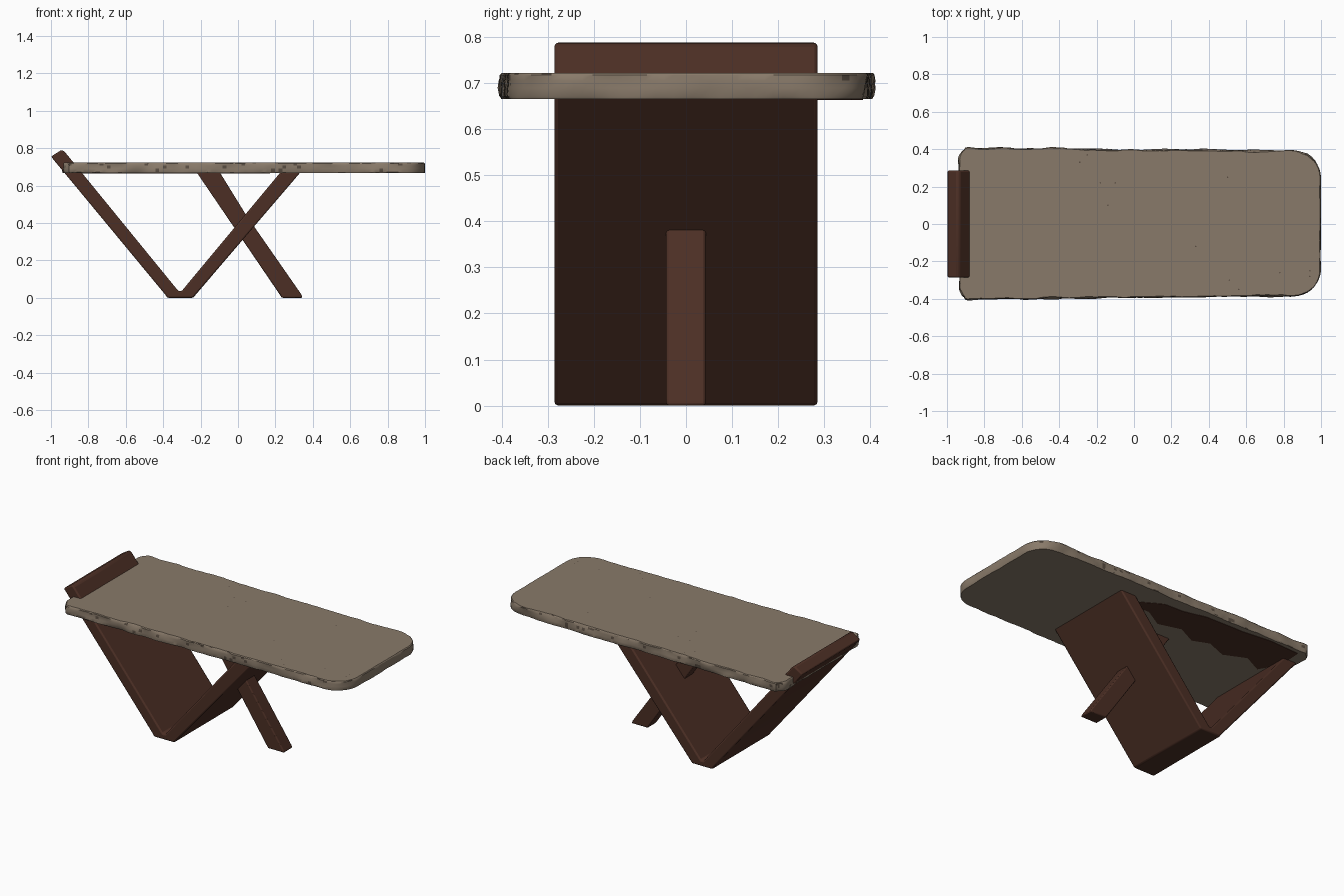
import bpy, bmesh, math, random
from mathutils import Vector, noise

if "Cube" in bpy.data.objects:
    bpy.data.objects.remove(bpy.data.objects["Cube"])

random.seed(4)


def material(name, rgb):
    m = bpy.data.materials.new(name)
    m.diffuse_color = (*rgb, 1)
    m.use_nodes = True
    m.node_tree.nodes["Principled BSDF"].inputs["Base Color"].default_value = m.diffuse_color
    return m


TAN = material("tan_wood", (0.25, 0.195, 0.143))
BROWN = material("dark_brown_wood", (0.072, 0.028, 0.018))
DARK = material("dark_edge", (0.10, 0.075, 0.055))


def finish(name, bm, mats, bevel=0.0):
    bmesh.ops.recalc_face_normals(bm, faces=bm.faces)
    me = bpy.data.meshes.new(name)
    bm.to_mesh(me)
    bm.free()
    ob = bpy.data.objects.new(name, me)
    bpy.context.collection.objects.link(ob)
    for m in mats:
        me.materials.append(m)
    if bevel:
        b = ob.modifiers.new("soft_edges", 'BEVEL')
        b.width, b.segments, b.limit_method = bevel, 2, 'ANGLE'
    bpy.ops.object.select_all(action='DESELECT')
    ob.select_set(True)
    bpy.context.view_layer.objects.active = ob
    bpy.ops.object.shade_smooth_by_angle(angle=math.radians(30))
    return ob


def extrude_profile(name, pts, direction, mats, bevel=0.0):
    """Prism from a planar outline, pushed along a vector."""
    bm = bmesh.new()
    f = bm.faces.new([bm.verts.new(p) for p in pts])
    r = bmesh.ops.extrude_face_region(bm, geom=[f])
    verts = [v for v in r['geom'] if isinstance(v, bmesh.types.BMVert)]
    bmesh.ops.translate(bm, vec=direction, verts=verts)
    return finish(name, bm, mats, bevel)


# V-shaped pair of leaning panels, in side profile
v_profile = [(-0.38, 0.0), (-0.385, 0.012), (-1.0, 0.755), (-0.945, 0.79),
             (-0.93, 0.785), (-0.318, 0.035), (-0.302, 0.035), (0.228, 0.672),
             (0.335, 0.672), (-0.24, 0.0)]
extrude_profile("v_panels", [(x, -0.286, z) for x, z in v_profile],
                (0, 0.572, 0), [BROWN], 0.008)

# Narrow crossing strut through the right-hand panel
strut = [(0.235, 0.0), (0.345, 0.0), (0.333, 0.022), (-0.092, 0.672), (-0.222, 0.672)]
strut = [(0.235, 0.0), (0.345, 0.0), (0.34, 0.016), (0.045, 0.44),
         (-0.098, 0.672), (-0.222, 0.672)]
extrude_profile("cross_strut", [(x, -0.043, z) for x, z in strut],
                (0, 0.086, 0), [BROWN], 0.006)


# Slab outline: rounded rectangle, broader corners on the right
def corner(cx, cy, rx, ry, start):
    return [Vector((cx + rx * math.cos(math.radians(start + a)),
                    cy + ry * math.sin(math.radians(start + a)), 0))
            for a in range(0, 91, 10)]


corners = (corner(0.855, -0.245, 0.143, 0.14, -90) + corner(0.855, 0.25, 0.143, 0.14, 0)
           + corner(-0.88, 0.347, 0.055, 0.055, 90) + corner(-0.88, -0.34, 0.055, 0.055, 180))
outline = []
for a, b in zip(corners, corners[1:] + corners[:1]):
    n = max(1, round((b - a).length / 0.02))
    outline += [a.lerp(b, i / n) for i in range(n)]

# Live-edge slab: stacked rings with a wavy, chipped rim
bm = bmesh.new()
levels = [(0.666, 0.003), (0.672, 0.0), (0.690, -0.001), (0.706, 0.0),
          (0.718, 0.001), (0.723, 0.005)]
rings = []
for z, inset in levels:
    ring = []
    for i, p in enumerate(outline):
        t = outline[(i + 1) % len(outline)] - outline[i - 1]
        nrm = Vector((t.y, -t.x, 0)).normalized()
        rough = 0.004 if p.x > 0.97 else 0.008
        # long sides taper in slightly toward the right
        side = 0.008 * (1 - p.x) / 2 * (p.x > -0.9 and abs(p.y) > 0.33)
        w = noise.noise(Vector((p.x * 9, p.y * 9, z * 22))) * rough
        w += noise.noise(Vector((p.x * 30, p.y * 30, z * 70))) * rough * 0.5
        q = p + nrm * (w + side - inset)
        q.x = min(q.x, 1.0)
        ring.append(bm.verts.new((q.x, q.y, z)))
    rings.append(ring)
for lo, hi in zip(rings, rings[1:]):
    for i in range(len(lo)):
        j = (i + 1) % len(lo)
        bm.faces.new((lo[i], lo[j], hi[j], hi[i]))
bm.faces.new(rings[0][::-1])
bm.faces.new(rings[-1])
# scattered dark chips along the two long sides
for f in bm.faces:
    c = f.calc_center_median()
    if len(f.verts) == 4 and abs(c.y) > 0.3 and random.random() < 0.06:
        f.material_index = 1
finish("table_top", bm, [TAN, DARK])

# Brown stain on the underside between the panels
stain = [(0.17, 0.25), (0.05, 0.32), (-0.08, 0.325), (-0.22, 0.36), (-0.48, 0.365),
         (-0.66, 0.385), (-0.86, 0.375), (-0.87, 0.22), (-0.80, 0.10), (-0.68, 0.16),
         (-0.55, 0.10), (-0.42, 0.15), (-0.32, 0.11), (-0.2, 0.17), (-0.06, 0.13),
         (0.06, 0.2), (0.17, 0.2)]
extrude_profile("underside_stain", [(x, y, 0.667) for x, y in stain], (0, 0, -0.003), [BROWN])

# Tiny knots on the top surface
knots = [(-0.25, 0.37), (-0.29, 0.33), (-0.18, 0.22), (-0.1, 0.22), (-0.14, 0.1),
         (0.5, 0.25), (0.33, -0.12), (0.51, -0.3), (0.56, -0.35), (0.78, -0.26),
         (0.94, -0.28), (0.94, -0.25)]
bm = bmesh.new()
for x, y in knots:
    vs = bmesh.ops.create_circle(bm, cap_ends=True, segments=8, radius=0.004)['verts']
    bmesh.ops.translate(bm, vec=(x, y, 0.7235), verts=vs)
finish("surface_knots", bm, [DARK])
